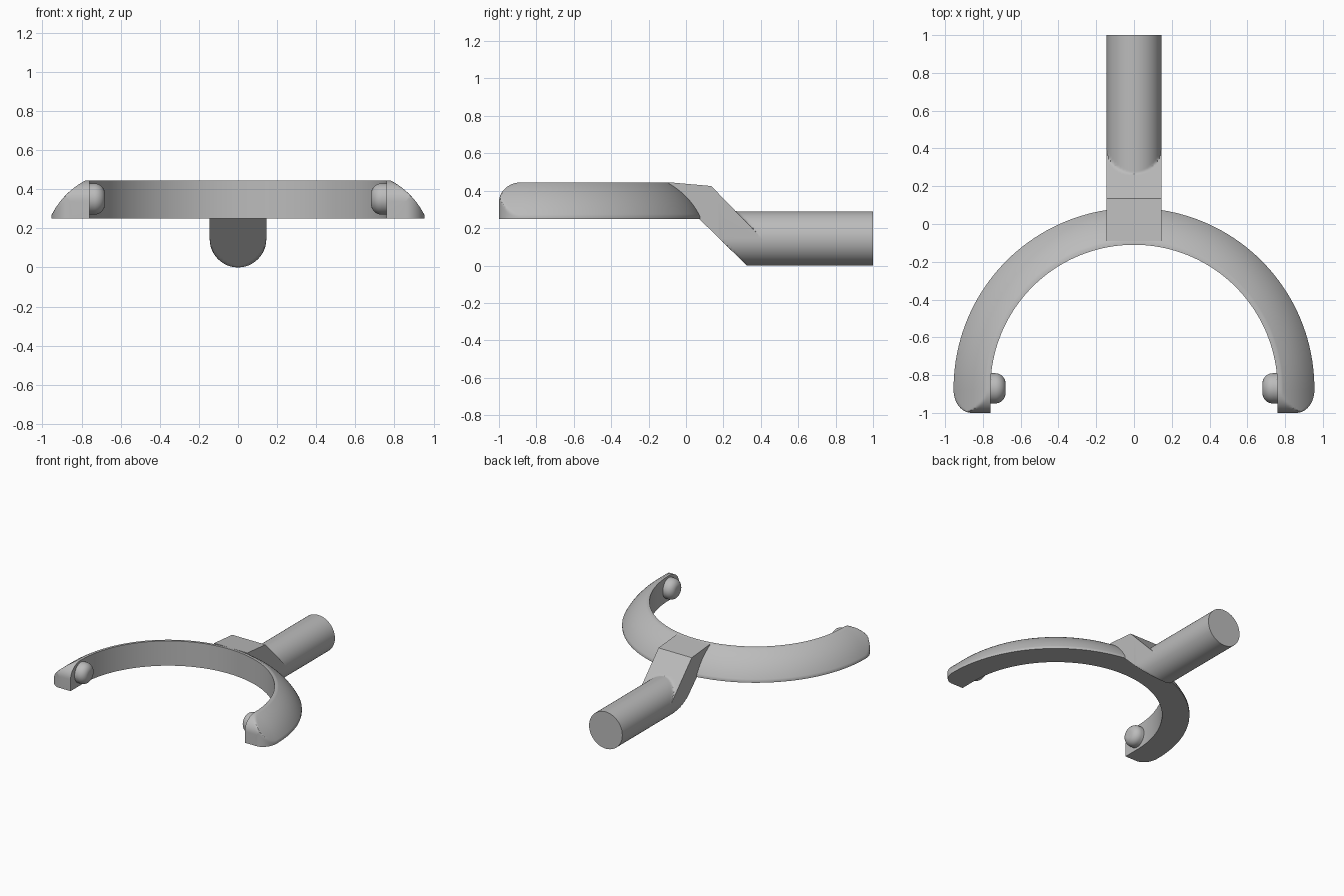
import bpy, bmesh, math

cube = bpy.data.objects.get("Cube")
if cube:
    bpy.data.objects.remove(cube, do_unlink=True)

# single grey material
GREY = (0.5, 0.5, 0.5, 1)
mat = bpy.data.materials.new("plain grey")
mat.use_nodes = True
mat.diffuse_color = GREY
bsdf = next(n for n in mat.node_tree.nodes if n.type == 'BSDF_PRINCIPLED')
bsdf.inputs["Base Color"].default_value = GREY


def loft(name, rings, angle=30):
    """Skin closed rings of equal length, cap both ends."""
    bm = bmesh.new()
    vs = [[bm.verts.new(p) for p in r] for r in rings]
    n = len(rings[0])
    for a, b in zip(vs, vs[1:]):
        for i in range(n):
            j = (i + 1) % n
            bm.faces.new((a[i], a[j], b[j], b[i]))
    bm.faces.new(vs[0])
    bm.faces.new(vs[-1])
    bmesh.ops.remove_doubles(bm, verts=bm.verts, dist=1e-5)
    bmesh.ops.recalc_face_normals(bm, faces=bm.faces)
    me = bpy.data.meshes.new(name)
    bm.to_mesh(me)
    bm.free()
    me.materials.append(mat)
    ob = bpy.data.objects.new(name, me)
    bpy.context.collection.objects.link(ob)
    bpy.ops.object.select_all(action='DESELECT')
    ob.select_set(True)
    bpy.context.view_layer.objects.active = ob
    bpy.ops.object.shade_smooth_by_angle(angle=math.radians(angle))
    return ob


# ---- fork arch: bowed section swept round a half circle with rounded tips
CY, RI, RO, Z0, Z1 = -0.87, 0.76, 0.955, 0.25, 0.445
section = [(RI, Z0), (RI, Z1)]
for i in range(25):
    t = i / 24
    bulge = 0.08 * t * (1 - t)
    section.append((0.78 + 0.175 * t + bulge * 0.7, Z1 - 0.18 * t + bulge * 0.7))
section = [(min(x, RO), z) for x, z in section] + [(RO, Z0)]

half = []
for i in range(13):                       # straight tip, rounded on top and outside
    a = math.pi / 2 * i / 12
    y = -0.88 - 0.12 * math.cos(a)
    h = Z1 - 0.105 * (1 - math.sin(a))
    w = RO - 0.095 * (1 - math.sin(a))
    half.append([(min(x, w), y, min(z, h)) for x, z in section])
for i in range(41):                       # quarter turn
    a = math.pi / 2 * i / 40
    half.append([(r * math.cos(a), CY + r * math.sin(a), z) for r, z in section])
other = [[(-x, y, z) for x, y, z in ring] for ring in reversed(half[:-1])]
loft("fork_arch", half + other)

# ---- handle: round bar running into a cranked neck
R = 0.145


def roof(y):
    if y < 0.135:
        return 0.445 - 0.02 * (y + 0.09) / 0.225
    return 0.425 - 1.03 * (y - 0.135)


def floor(y):
    return min(0.252, 0.25 - 0.98 * (y - 0.07))


ys = [-0.09, 0.0, 0.068, 0.10, 0.135]
ys += [0.135 + 0.29 * i / 40 for i in range(1, 41)] + [1.0]
rings = []
for y in ys:
    ts = [math.pi * i / 24 for i in range(25)]
    low = [(R * math.cos(t), y, max(R - R * math.sin(t), floor(y))) for t in ts]
    high = [(R * math.cos(t), y, max(R + R * math.sin(t), roof(y))) for t in reversed(ts)]
    rings.append(low + high)
loft("handle", rings)

# ---- rounded pivot studs on the inner faces of the tips
FILLET, SR = 0.055, 0.08
profile = [(0.79, SR), (0.735, SR)]
profile += [(0.735 - FILLET * math.sin(a), SR - FILLET + FILLET * math.cos(a))
            for a in (math.pi / 2 * i / 10 for i in range(1, 11))]
for side, name in ((1, "left_stud"), (-1, "right_stud")):
    loft(name, [[(side * x, CY + r * math.cos(2 * math.pi * k / 40),
                  0.35 + r * math.sin(2 * math.pi * k / 40)) for k in range(40)]
                for x, r in profile])
